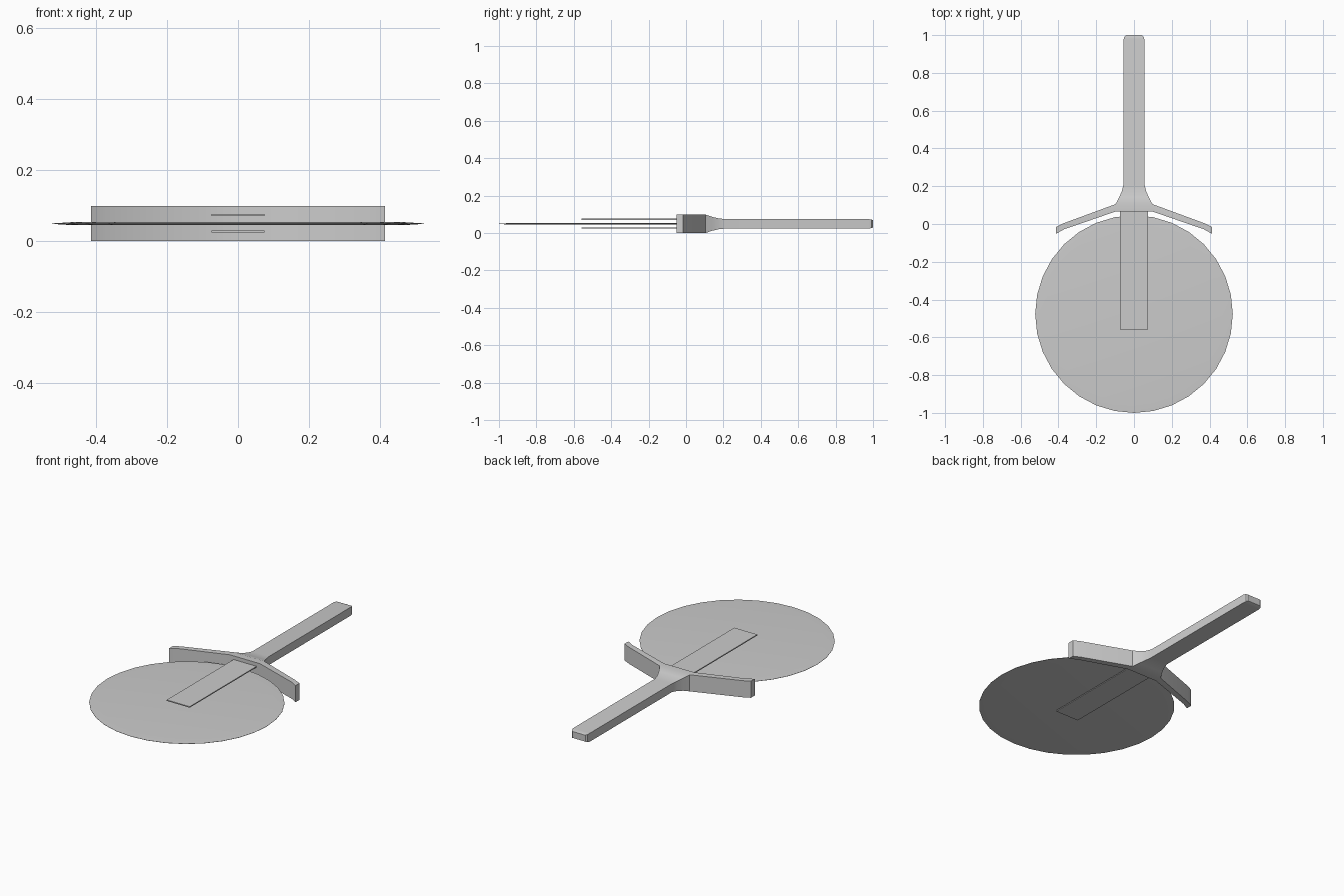
import bpy, bmesh, math

if "Cube" in bpy.data.objects:
    bpy.data.objects.remove(bpy.data.objects["Cube"])

ZC = 0.049  # mid height of the whole tool


def finish(bm, name):
    bmesh.ops.remove_doubles(bm, verts=bm.verts, dist=1e-5)
    bmesh.ops.recalc_face_normals(bm, faces=bm.faces)
    me = bpy.data.meshes.new(name)
    bm.to_mesh(me)
    bm.free()
    ob = bpy.data.objects.new(name, me)
    bpy.context.collection.objects.link(ob)
    bpy.ops.object.select_all(action='DESELECT')
    ob.select_set(True)
    bpy.context.view_layer.objects.active = ob
    bpy.ops.object.shade_smooth_by_angle(angle=math.radians(20))
    return ob


def bridge(bm, a, b):
    n = len(a)
    for i in range(n):
        bm.faces.new((a[i], a[(i + 1) % n], b[(i + 1) % n], b[i]))


# Round blade with a ground, tapering edge
bm = bmesh.new()
rings = []
for r, dz in ((0.47, -0.004), (0.523, -0.0006), (0.523, 0.0006), (0.47, 0.004)):
    rings.append([bm.verts.new((r * math.sin(i * math.tau / 32),
                                -0.477 + r * math.cos(i * math.tau / 32), ZC + dz))
                  for i in range(32)])
for a, b in zip(rings, rings[1:]):
    bridge(bm, a, b)
bm.faces.new(rings[0])
bm.faces.new(rings[-1])
finish(bm, "blade")

# Thin plates holding the blade from both sides
for name, z in (("lower_plate", 0.0265), ("upper_plate", 0.0735)):
    bm = bmesh.new()
    bmesh.ops.create_cube(bm, size=1)
    for v in bm.verts:
        v.co = (v.co.x * 0.15, v.co.y * 0.63 - 0.243, v.co.z * 0.006 + z)
    finish(bm, name)

# Handle: rectangular sections along y (y, half width, half height)
bm = bmesh.new()
sections = [(0.105, 0.098, 0.049), (0.14, 0.079, 0.037), (0.175, 0.064, 0.029),
            (0.21, 0.055, 0.025), (0.975, 0.055, 0.025), (0.992, 0.051, 0.023),
            (1.0, 0.042, 0.019)]
loops = [[bm.verts.new((sx * w, y, ZC + sz * h))
          for sx, sz in ((-1, -1), (1, -1), (1, 1), (-1, 1))]
         for y, w, h in sections]
for a, b in zip(loops, loops[1:]):
    bridge(bm, a, b)
bm.faces.new(loops[-1])

# Guard: bent strip joined to the wide end of the handle (x, inner y, outer y)
right = [(0.098, 0.066, 0.105), (0.37, -0.028, 0.005), (0.413, -0.052, -0.016)]
strip = [(-x, i, o) for x, i, o in reversed(right)] + right
cols = [[bm.verts.new((x, y, z)) for y, z in ((i, 0), (o, 0), (o, 2 * ZC), (i, 2 * ZC))]
        for x, i, o in strip]
for k, (a, b) in enumerate(zip(cols, cols[1:])):
    for j in range(4):
        if k == 2 and j == 1:
            continue  # left open where the handle joins
        bm.faces.new((a[j], a[(j + 1) % 4], b[(j + 1) % 4], b[j]))
bm.faces.new(cols[0])
bm.faces.new(cols[-1])
finish(bm, "handle_and_guard")
